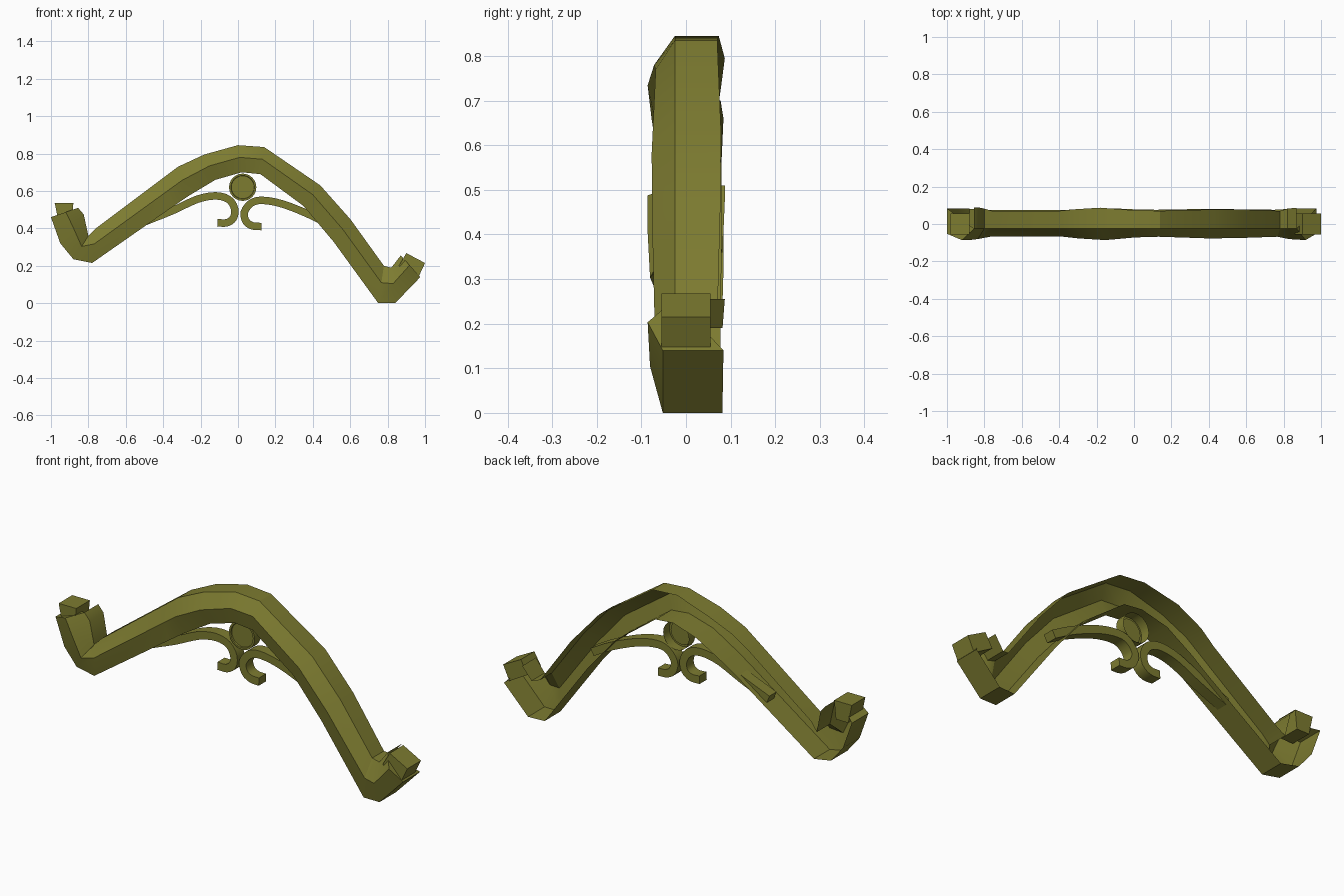
import bpy, bmesh, math
from mathutils import Vector

default = bpy.data.objects.get("Cube")
if default:
    bpy.data.objects.remove(default, do_unlink=True)

olive = bpy.data.materials.new("olive")
olive.use_nodes = True
colour = (0.205, 0.2, 0.03, 1)
olive.diffuse_color = colour
olive.node_tree.nodes["Principled BSDF"].inputs["Base Color"].default_value = colour


def finish(bm, name, angle=30):
    """Turn a bmesh into a named, coloured object."""
    bmesh.ops.recalc_face_normals(bm, faces=bm.faces[:])
    mesh = bpy.data.meshes.new(name)
    bm.to_mesh(mesh)
    bm.free()
    mesh.materials.append(olive)
    obj = bpy.data.objects.new(name, mesh)
    bpy.context.collection.objects.link(obj)
    bpy.ops.object.select_all(action="DESELECT")
    obj.select_set(True)
    bpy.context.view_layer.objects.active = obj
    bpy.ops.object.shade_smooth_by_angle(angle=math.radians(angle))
    return obj


def loft(name, rings, open_back=False):
    """Skin a row of equal rings; an open back leaves out the last side."""
    bm = bmesh.new()
    rows = [[bm.verts.new(p) for p in ring] for ring in rings]
    count = len(rows[0])
    for a, b in zip(rows, rows[1:]):
        for i in range(count - open_back):
            j = (i + 1) % count
            bm.faces.new((a[i], a[j], b[j], b[i]))
    for row in (rows[0], rows[-1]):
        bm.faces.new(row[:-1] if open_back else row)
    finish(bm, name)


# Hollow arched beam, open at the back: each station holds its upper and
# lower edge in x, z and how far the sides bulge
stations = [
    ((-.855, .51), (-1, .46), 1), ((-.825, .475), (-.95, .32), 1),
    ((-.8, .36), (-.88, .235), .7), ((-.76, .4), (-.78, .215), 0),
    ((-.4, .67), (-.35, .515), 0), ((-.32, .73), (-.27, .57), .5),
    ((-.18, .795), (-.12, .66), 1), ((0, .845), (.02, .7), .2),
    ((.14, .835), (.12, .69), 0), ((.44, .63), (.35, .52), .5),
    ((.6, .45), (.51, .33), .4), ((.78, .2), (.75, 0), 0),
    ((.82, .19), (.84, 0), .7), ((.87, .255), (.975, .14), 1),
]
rings = []
for top, bottom, bulge in stations:
    top, bottom = Vector(top), Vector(bottom)
    # Cross-section: depth and share of the way from upper to lower edge
    section = [(-.025, 0), (-.068 - .018 * bulge, .45), (-.052, 1), (.076 + .008 * bulge, 1)]
    ring = [(.07 + .017 * bulge, 0)] + section
    points = [(y, top.lerp(bottom, t)) for y, t in ring[1:] + ring[:1]]
    # Order the ring so that the open side joins lower back to upper back
    points = points[-1:] + points[:-1]
    rings.append([(p.x, y, p.y) for y, p in reversed(points)])
loft("arched_beam", rings, open_back=True)


# End pegs
def peg(name, outline):
    loft(name, [[(x, y, z) for x, z in outline] for y in (-.055, .055)])


peg("right_end_peg", [(-.98, .535), (-.88, .535), (-.89, .44), (-.96, .44)])
peg("left_end_peg", [(.9, .268), (1, .215), (.965, .14), (.86, .2)])


# Scrolled braces below the arch, running into the hollow of the beam
def scroll(name, points, steps=3):
    pts = [Vector(p) for p in points]
    pts = [2 * pts[0] - pts[1]] + pts + [2 * pts[-1] - pts[-2]]
    path = []
    for a, b, c, d in zip(pts, pts[1:], pts[2:], pts[3:]):
        for k in range(steps):
            t = k / steps
            path.append((2 * b + (c - a) * t + (2 * a - 5 * b + 4 * c - d) * t ** 2
                         + (3 * b - a - 3 * c + d) * t ** 3) / 2)
    path.append(pts[-2])
    rings = []
    for i, p in enumerate(path):
        along = (path[min(i + 1, len(path) - 1)] - path[max(i - 1, 0)]).normalized()
        side = Vector((-along.y, along.x)) * .02
        rings.append([(q.x, y, q.y) for q, y in
                      ((p + side, -.01), (p - side, -.01), (p - side, .048), (p + side, .048))])
    loft(name, rings)


scroll("right_scroll", [(-.5, .435), (-.35, .495), (-.22, .555), (-.12, .574),
                        (-.05, .555), (-.018, .505), (-.025, .455),
                        (-.06, .43), (-.11, .43)])
scroll("left_scroll", [(.5, .41), (.39, .47), (.24, .53), (.13, .55),
                       (.07, .535), (.033, .485), (.045, .435),
                       (.08, .413), (.125, .41)])

# Round boss: a rimmed dish, hollow at the back
bm = bmesh.new()
bmesh.ops.create_cone(bm, cap_ends=True, segments=24, radius1=.073, radius2=.073, depth=.05)
front = [f for f in bm.faces if f.normal.z > .9]
back = [f for f in bm.faces if f.normal.z < -.9]
bmesh.ops.inset_individual(bm, faces=front, thickness=.01)
bmesh.ops.inset_individual(bm, faces=front, thickness=.002, depth=-.006)
bmesh.ops.delete(bm, geom=back, context="FACES_ONLY")
boss = finish(bm, "round_boss")
boss.rotation_euler.x = math.pi / 2
boss.location = (.025, .02, .62)
